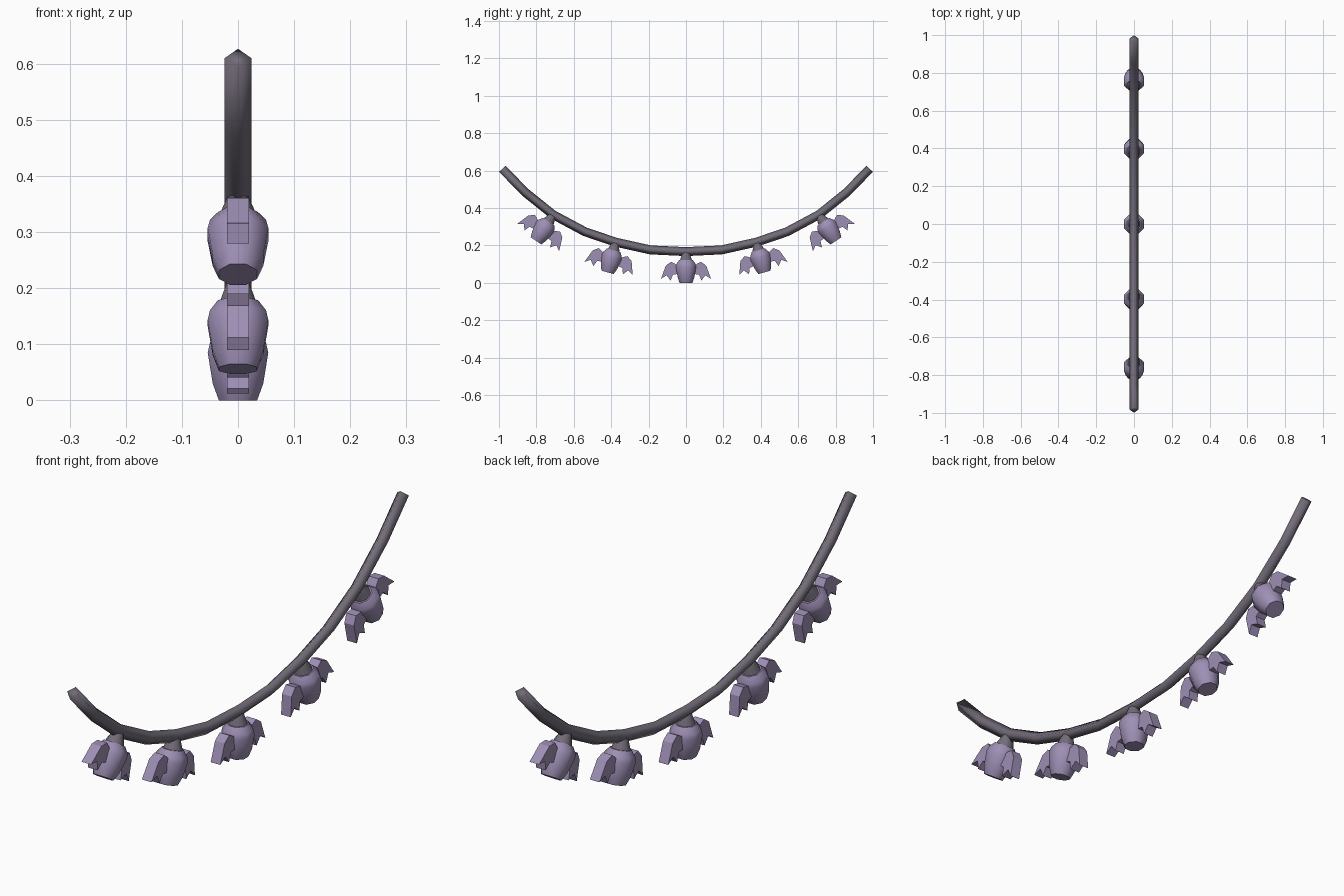
import bpy, bmesh, math
from mathutils import Matrix, Vector

cube = bpy.data.objects.get("Cube")
if cube:
    bpy.data.objects.remove(cube)


def material(name, rgb):
    m = bpy.data.materials.new(name)
    m.use_nodes = True
    m.diffuse_color = (*rgb, 1)
    m.node_tree.nodes["Principled BSDF"].inputs["Base Color"].default_value = (*rgb, 1)
    return m


charcoal = material("charcoal grey", (0.17, 0.15, 0.19))
lavender = material("lavender", (0.34, 0.275, 0.46))


def finish(name, bm, mat, matrix=None, smooth=None):
    bmesh.ops.recalc_face_normals(bm, faces=bm.faces)
    mesh = bpy.data.meshes.new(name)
    bm.to_mesh(mesh)
    bm.free()
    mesh.materials.append(mat)
    ob = bpy.data.objects.new(name, mesh)
    bpy.context.collection.objects.link(ob)
    if matrix:
        ob.matrix_world = matrix
    if smooth:
        bpy.ops.object.select_all(action='DESELECT')
        ob.select_set(True)
        bpy.context.view_layer.objects.active = ob
        bpy.ops.object.shade_smooth_by_angle(angle=math.radians(smooth))
    return ob


def skin(bm, rings):
    """Join successive vertex rings and cap both ends."""
    loops = [[bm.verts.new(p) for p in ring] for ring in rings]
    n = len(loops[0])
    for a, b in zip(loops, loops[1:]):
        for i in range(n):
            j = (i + 1) % n
            bm.faces.new((a[i], a[j], b[j], b[i]))
    bm.faces.new(loops[0][::-1])
    bm.faces.new(loops[-1])


def lathe(profile, sides):
    """Turned shape with flat sides facing the axes."""
    bm = bmesh.new()
    turn = math.tau / sides
    skin(bm, [[(r / math.cos(turn / 2) * math.cos((i + 0.5) * turn),
                r / math.cos(turn / 2) * math.sin((i + 0.5) * turn), z)
               for i in range(sides)] for r, z in profile])
    return bm


# Hanging cord: diamond section swept along a sagging path
half = [(0, 0.167), (0.19, 0.176), (0.375, 0.217), (0.54, 0.273),
        (0.71, 0.364), (0.86, 0.484), (0.982, 0.61)]
path = [Vector((0, -y, z)) for y, z in half[:0:-1]] + [Vector((0, y, z)) for y, z in half]


def tangent(i):
    return (path[min(i + 1, len(path) - 1)] - path[max(i - 1, 0)]).normalized()


bm = bmesh.new()
rings = []
for i, p in enumerate(path):
    t = tangent(i)
    up = Vector((0, -t.z, t.y)) * 0.024
    side = Vector((0.024, 0, 0))
    rings.append([p + side, p + up, p - side, p - up])
skin(bm, rings)
finish("cord", bm, charcoal, smooth=95)

# Bat pendants hung square to the cord, each with cap, body and two wings
wing = [(0.045, -0.075), (0.058, -0.066), (0.080, -0.055), (0.108, -0.075),
        (0.134, -0.146), (0.104, -0.127), (0.082, -0.155), (0.070, -0.123),
        (0.045, -0.120)]
for n, i in enumerate((2, 4, 6, 8, 10), 1):
    t = tangent(i)
    place = Matrix.Translation(path[i]) @ Matrix.Rotation(math.atan2(t.z, t.y), 4, 'X')
    finish(f"bat_cap_{n}", lathe([(0.036, -0.062), (0.029, -0.036), (0.018, -0.005)], 8),
           charcoal, place, 50)
    finish(f"bat_body_{n}", lathe([(0.034, -0.167), (0.045, -0.137), (0.054, -0.082),
                                   (0.050, -0.064), (0.036, -0.044)], 8),
           lavender, place, 50)
    for name, s in (("front", -1), ("back", 1)):
        bm = bmesh.new()
        skin(bm, [[(x, s * y, z) for y, z in wing] for x in (-0.02, 0.02)])
        finish(f"bat_{name}_wing_{n}", bm, lavender, place)
